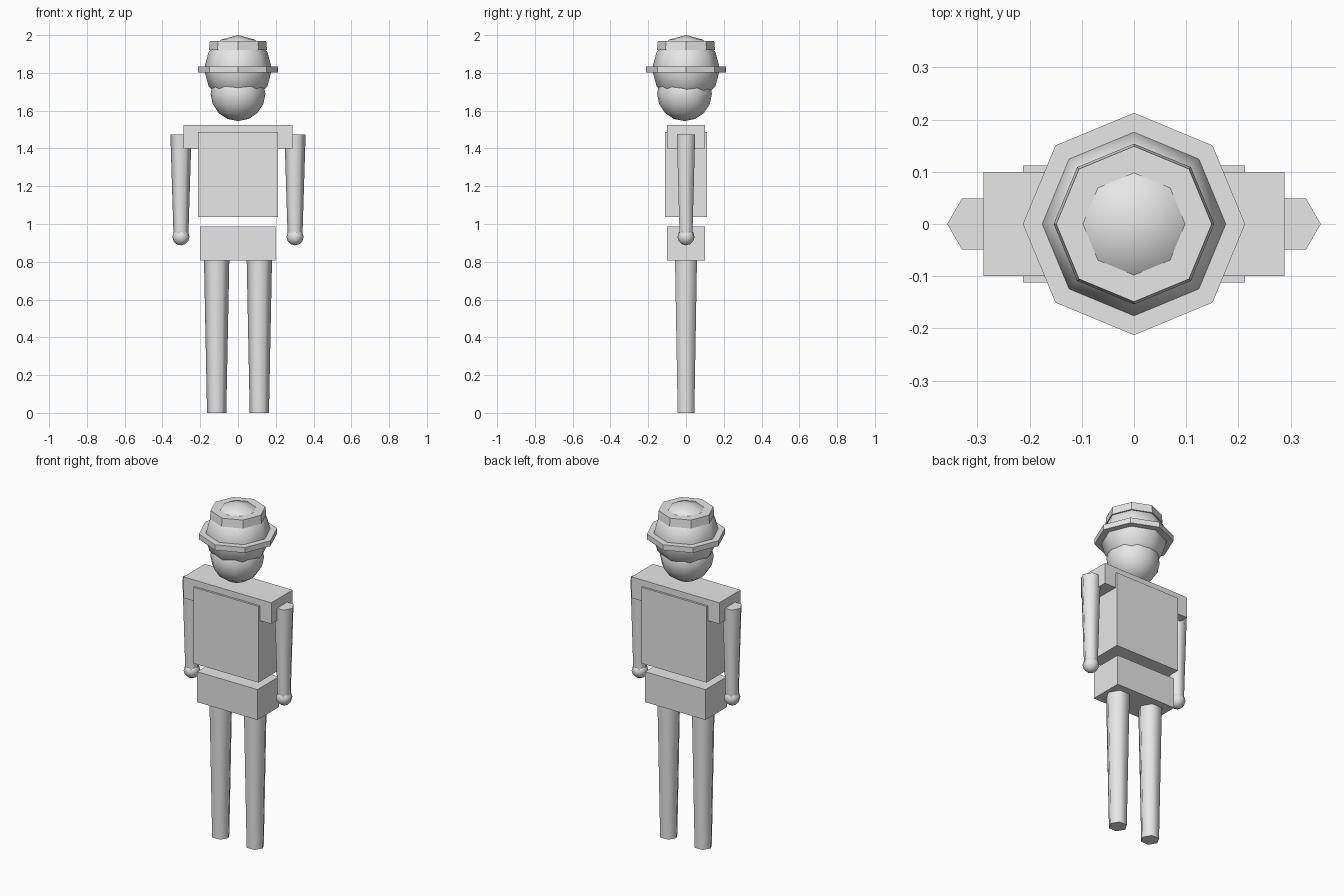
import bpy
import math

cube = bpy.data.objects.get("Cube")
if cube:
    bpy.data.objects.remove(cube, do_unlink=True)

# One plain grey for the whole figure
grey = bpy.data.materials.new("plain_grey")
grey.use_nodes = True
colour = (0.8, 0.8, 0.8, 1)
grey.diffuse_color = colour
grey.node_tree.nodes["Principled BSDF"].inputs["Base Color"].default_value = colour


def finish(name, smooth_angle=None):
    obj = bpy.context.object
    obj.name = name
    obj.data.materials.append(grey)
    if smooth_angle:
        bpy.ops.object.shade_smooth_by_angle(angle=math.radians(smooth_angle))
    return obj


def box(name, half_x, half_y, bottom, top):
    bpy.ops.mesh.primitive_cube_add(size=2, location=(0, 0, (bottom + top) / 2))
    bpy.context.object.scale = (half_x, half_y, (top - bottom) / 2)
    bpy.ops.object.transform_apply(location=False, rotation=False, scale=True)
    return finish(name)


def ball(name, location, radius, segments, rings):
    bpy.ops.mesh.primitive_uv_sphere_add(
        segments=segments, ring_count=rings, radius=radius, location=location)
    return finish(name, 80)


def tube(name, sides, x, bottom, top, r_bottom, r_top, smooth_angle=None):
    # Tapered prism with a corner pointing along +x
    bpy.ops.mesh.primitive_cone_add(
        vertices=sides, radius1=r_bottom, radius2=r_top, depth=top - bottom,
        location=(x, 0, (bottom + top) / 2), rotation=(0, 0, math.pi / 2))
    bpy.ops.object.transform_apply(location=False, rotation=True, scale=False)
    return finish(name, smooth_angle)


# Body blocks
box("hips", 0.198, 0.1, 0.807, 0.987)
box("torso", 0.213, 0.112, 1.037, 1.488)
box("shoulders", 0.288, 0.1, 1.4, 1.525)

# Limbs
for side, s in (("left", 1), ("right", -1)):
    tube(side + "_leg", 6, s * 0.113, 0, 0.807, 0.051, 0.067, 65)
    tube(side + "_arm", 6, s * 0.302, 0.93, 1.473, 0.039, 0.056, 65)
    ball(side + "_hand", (s * 0.302, 0, 0.932), 0.045, 8, 6)

# Head and hat
ball("head", (0, -0.008, 1.69), 0.145, 12, 8)
ball("hat_dome", (0, 0, 1.82), 0.18, 8, 6)
tube("hat_brim", 8, 0, 1.803, 1.835, 0.213, 0.213)
tube("hat_band", 8, 0, 1.92, 1.968, 0.154, 0.149)
